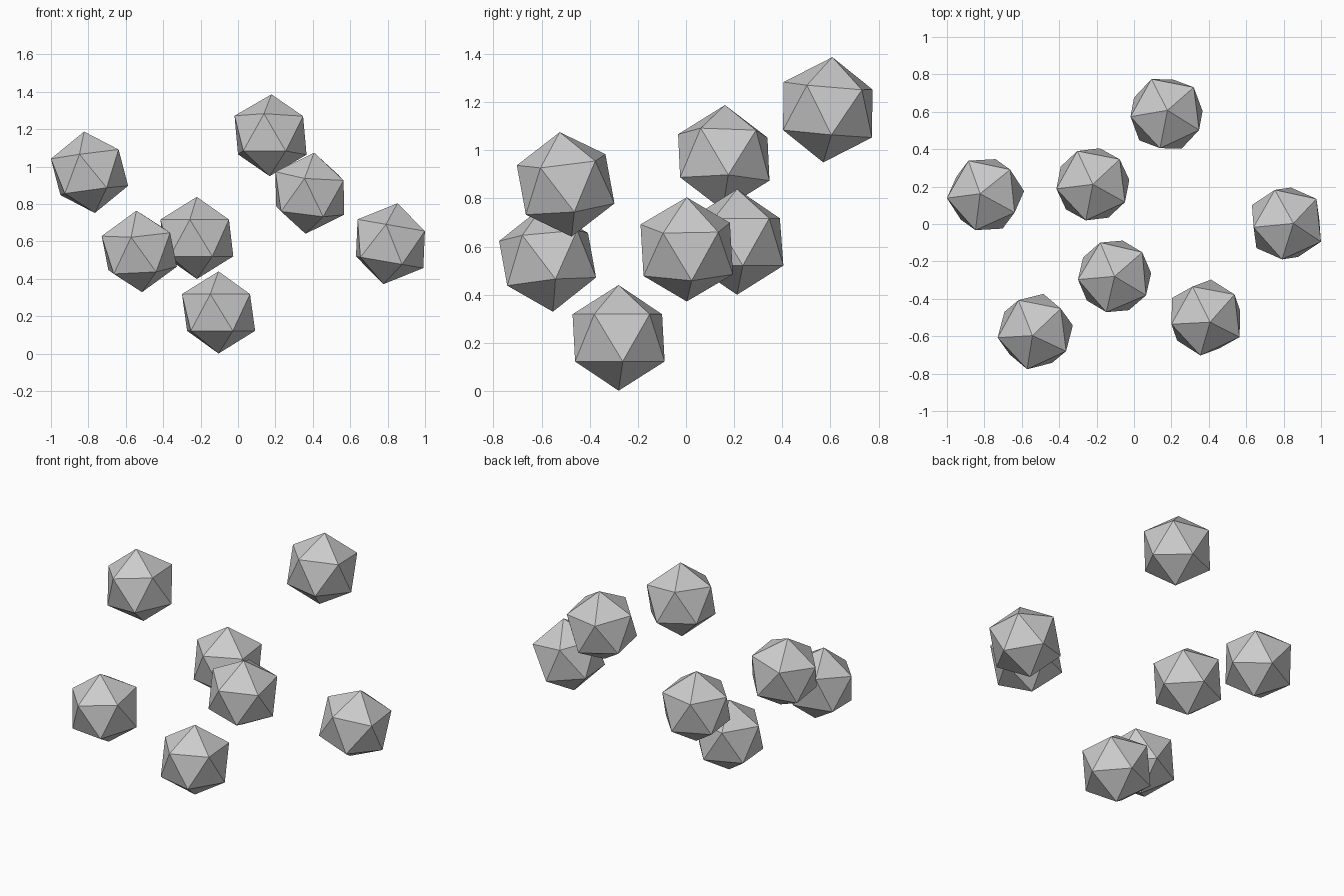
import bpy
from math import radians
from mathutils import Vector, Quaternion

if "Cube" in bpy.data.objects:
    bpy.data.objects.remove(bpy.data.objects["Cube"])

R = 0.2195  # radius of every icosahedron


def icosahedron(name, centre, lean, spin):
    """Low-poly ball; lean = sideways offset of its top point, spin in degrees."""
    bpy.ops.mesh.primitive_ico_sphere_add(subdivisions=1, radius=R, location=centre)
    ob = bpy.context.object
    ob.name = name
    up = Vector((0, 0, 1))
    axis = Vector((lean[0], lean[1], R))
    turn = Quaternion(up, radians(spin - 36))
    ob.rotation_mode = 'QUATERNION'
    ob.rotation_quaternion = up.rotation_difference(axis) @ turn
    return ob


# Seven floating balls: centre, lean of the top point, spin about own axis
balls = [
    ((-0.794, 0.157, 0.970), (-0.029, 0.005), 6),
    ((-0.528, -0.575, 0.547), (-0.015, -0.022), 7),
    ((-0.220, 0.212, 0.619), (0.000, 0.000), 7),
    ((-0.104, -0.280, 0.2205), (0.000, 0.000), 5),
    ((0.174, 0.589, 1.168), (0.005, 0.019), 7),
    ((0.384, -0.500, 0.858), (0.023, -0.025), 7),
    ((0.815, 0.003, 0.588), (0.038, 0.000), 6),
]
for i, (centre, lean, spin) in enumerate(balls, 1):
    icosahedron(f"faceted_ball_{i}", centre, lean, spin)
